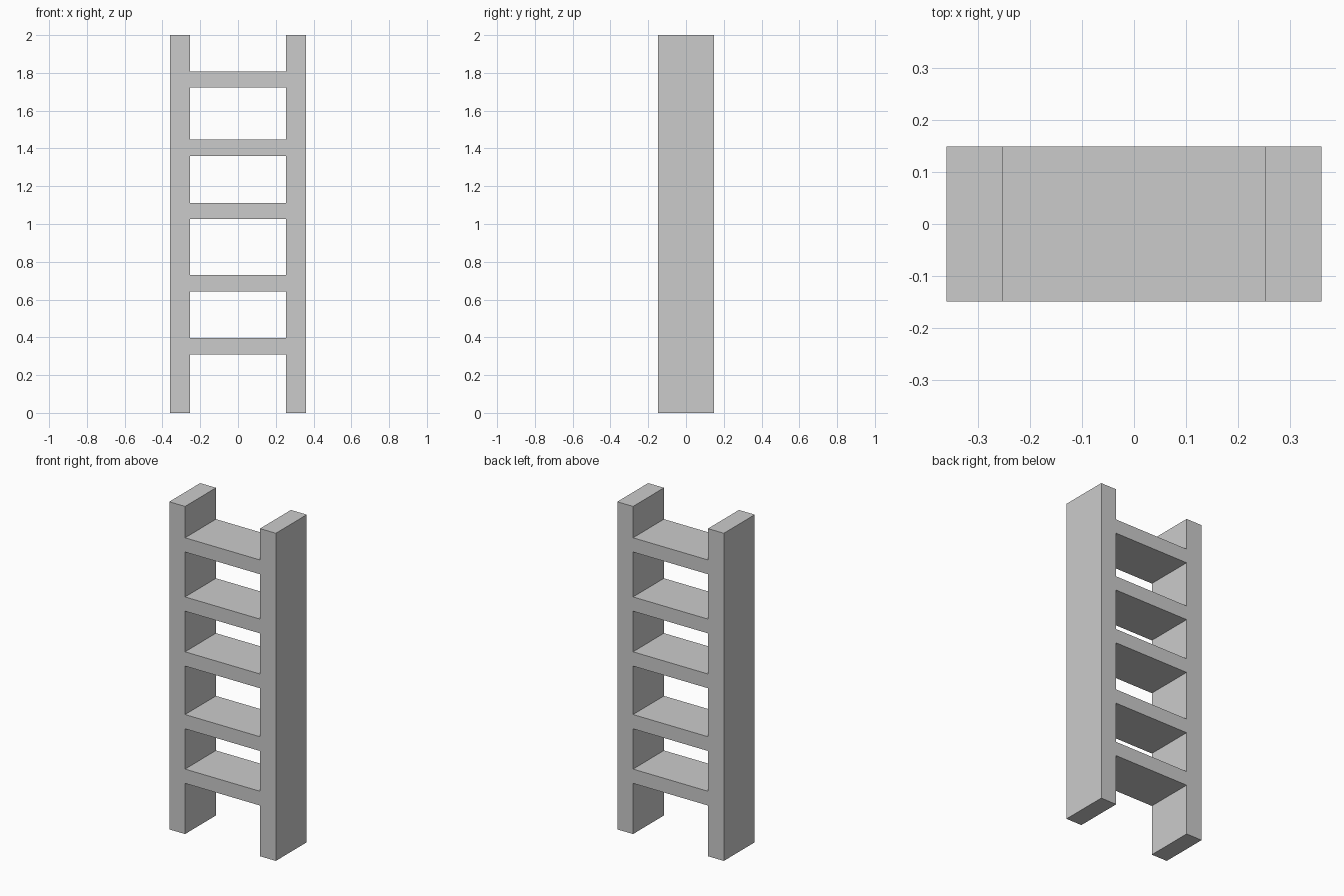
import bpy

if "Cube" in bpy.data.objects:
    bpy.data.objects.remove(bpy.data.objects["Cube"])

DEPTH = 0.298
OUTER, INNER = 0.36, 0.253
HEIGHT = 2.0
RUNG_THICKNESS = 0.087
RUNG_HEIGHTS = (0.353, 0.686, 1.069, 1.404, 1.765)


def box(name, center, size):
    bpy.ops.mesh.primitive_cube_add(size=1, location=center)
    obj = bpy.context.object
    obj.name = name
    obj.scale = size
    bpy.ops.object.transform_apply(location=False, rotation=False, scale=True)
    return obj


# Upright side rails
for side, label in ((-1, "left"), (1, "right")):
    box(f"{label}_rail", (side * (OUTER + INNER) / 2, 0, HEIGHT / 2),
        (OUTER - INNER, DEPTH, HEIGHT))

# Flat rungs, flush with the rails front and back
for i, z in enumerate(RUNG_HEIGHTS, 1):
    box(f"rung_{i}", (0, 0, z), (2 * INNER, DEPTH, RUNG_THICKNESS))
